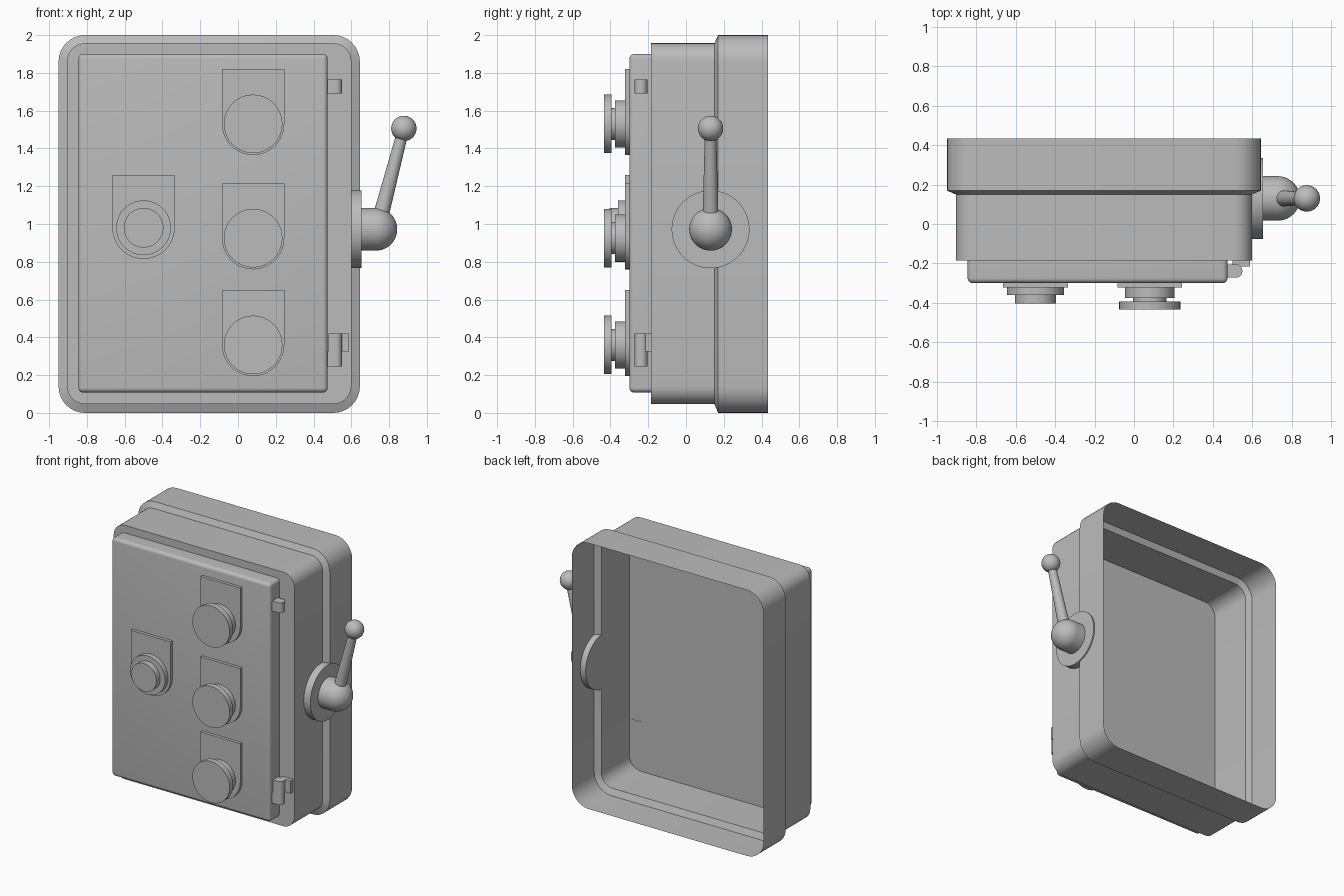
import bpy, bmesh
from math import pi, sin, cos, radians
from mathutils import Vector

cube = bpy.data.objects.get("Cube")
if cube:
    bpy.data.objects.remove(cube)

grey = bpy.data.materials.new("plain grey")
grey.use_nodes = True
GREY = (0.5, 0.5, 0.5, 1)
grey.diffuse_color = GREY
grey.node_tree.nodes["Principled BSDF"].inputs["Base Color"].default_value = GREY


def finish(name, bm, angle=32):
    bmesh.ops.recalc_face_normals(bm, faces=bm.faces)
    mesh = bpy.data.meshes.new(name)
    bm.to_mesh(mesh)
    bm.free()
    mesh.materials.append(grey)
    ob = bpy.data.objects.new(name, mesh)
    bpy.context.collection.objects.link(ob)
    bpy.ops.object.select_all(action='DESELECT')
    ob.select_set(True)
    bpy.context.view_layer.objects.active = ob
    bpy.ops.object.shade_smooth_by_angle(angle=radians(angle))
    return ob


def rounded_rect(x0, x1, z0, z1, r, steps=8):
    points = []
    corners = [(x1 - r, z1 - r), (x0 + r, z1 - r), (x0 + r, z0 + r), (x1 - r, z0 + r)]
    for quarter, (cx, cz) in enumerate(corners):
        for i in range(steps + 1):
            a = (quarter + i / steps) * pi / 2
            points.append((cx + r * cos(a), cz + r * sin(a)))
    return points


def loft(name, sections, cap_first, cap_last):
    """Bridge (outline, y) sections into one skin."""
    bm = bmesh.new()
    rings = [[bm.verts.new((x, y, z)) for x, z in pts] for pts, y in sections]
    for a, b in zip(rings, rings[1:]):
        for i in range(len(a)):
            j = (i + 1) % len(a)
            bm.faces.new((a[i], a[j], b[j], b[i]))
    if cap_first:
        bm.faces.new(rings[0])
    if cap_last:
        bm.faces.new(rings[-1])
    return finish(name, bm)


def rod(name, start, end, r1, r2=None, sides=48):
    start, end = Vector(start), Vector(end)
    axis = end - start
    bm = bmesh.new()
    bmesh.ops.create_cone(bm, cap_ends=True, segments=sides, radius1=r1,
                          radius2=r1 if r2 is None else r2, depth=axis.length)
    bm.transform(axis.to_track_quat('Z', 'Y').to_matrix().to_4x4())
    bmesh.ops.translate(bm, vec=(start + end) / 2, verts=bm.verts)
    return finish(name, bm)


def ball(name, centre, r):
    bm = bmesh.new()
    bmesh.ops.create_uvsphere(bm, u_segments=40, v_segments=24, radius=r)
    bmesh.ops.translate(bm, vec=centre, verts=bm.verts)
    return finish(name, bm)


def box(name, lo, hi, bevel=0, pick=None):
    bm = bmesh.new()
    bmesh.ops.create_cube(bm, size=1)
    for v in bm.verts:
        v.co = [(a + b) / 2 + c * (b - a) for a, b, c in zip(lo, hi, v.co)]
    if bevel:
        edges = [e for e in bm.edges if pick(e)]
        bmesh.ops.bevel(bm, geom=edges, offset=bevel, segments=5, profile=0.5,
                        affect='EDGES')
    return finish(name, bm)


# Enclosure: thin skin, open at the back, stepped towards the front
outer = rounded_rect(-0.95, 0.645, 0, 2, 0.14)
inner = rounded_rect(-0.905, 0.6, 0.047, 1.957, 0.095)
loft("enclosure_shell",
     [(outer, 0.435), (outer, 0.17), (inner, 0.15), (inner, -0.185)], False, True)

# Door with softened front edges and corners
box("door", (-0.845, -0.3, 0.108), (0.475, -0.183, 1.9), 0.025,
    lambda e: any(v.co.y < -0.25 for v in e.verts))


# Backing plates: square top, round bottom
def plate(name, cx, cz, top):
    r = 0.165
    pts = [(cx + r, top), (cx - r, top)]
    pts += [(cx + r * cos(a), cz + r * sin(a))
            for a in (pi + pi * i / 24 for i in range(25))]
    loft(name, [(pts, -0.298), (pts, -0.323)], True, True)


# Knobs: stacked discs of (radius, back, front)
def knob(name, cx, cz, stack):
    for part, r, back, front in stack:
        rod(f"{name}_{part}", (cx, back, cz), (cx, front, cz), r)


TURN = [("base", 0.125, -0.32, -0.375), ("neck", 0.085, -0.37, -0.4),
        ("cap", 0.155, -0.394, -0.435)]
PUSH = [("collar", 0.145, -0.32, -0.36), ("button", 0.105, -0.35, -0.405)]

for label, z in (("upper", 1.53), ("middle", 0.925), ("lower", 0.36)):
    plate(f"{label}_knob_plate", 0.08, z, z + 0.29)
    knob(f"{label}_knob", 0.08, z, TURN)
plate("push_button_plate", -0.5, 0.98, 1.26)
knob("push_button", -0.5, 0.98, PUSH)


# Hinge knuckles with a rounded free side
def knuckle(name, x0, z0, z1):
    box(name, (x0, -0.272, z0), (0.55, -0.205, z1), 0.03,
        lambda e: all(v.co.x > 0.54 for v in e.verts)
        and abs(e.verts[0].co.z - e.verts[1].co.z) > 0.01)


knuckle("upper_hinge_knuckle", 0.47, 1.69, 1.765)
knuckle("lower_hinge_door_knuckle", 0.47, 0.245, 0.325)
knuckle("lower_hinge_frame_knuckle", 0.48, 0.325, 0.42)
box("lower_hinge_leaf", (0.5, -0.215, 0.325), (0.588, -0.183, 0.42))

# Side lever: flange, domed hub, tapered arm and ball grip
rod("lever_flange", (0.6, 0.13, 0.972), (0.655, 0.13, 0.972), 0.206, sides=64)
rod("lever_hub", (0.64, 0.13, 0.972), (0.73, 0.13, 0.972), 0.113)
ball("lever_hub_dome", (0.73, 0.13, 0.972), 0.113)
rod("lever_arm", (0.742, 0.13, 0.99), (0.873, 0.13, 1.49), 0.043, 0.03, 32)
ball("lever_grip", (0.878, 0.13, 1.506), 0.067)
